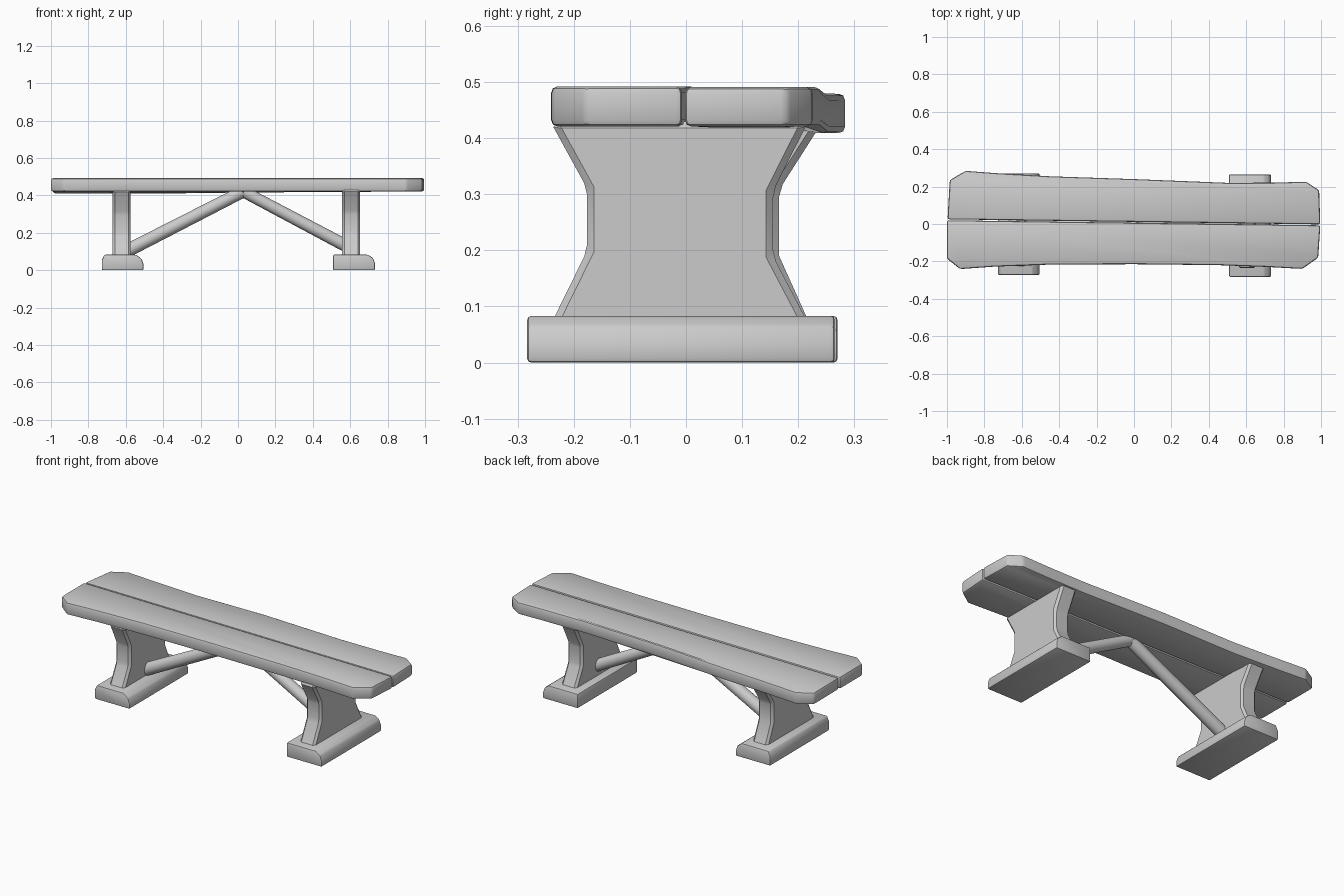
import bpy, bmesh, math
from mathutils import Vector

if "Cube" in bpy.data.objects:
    bpy.data.objects.remove(bpy.data.objects["Cube"])


def finish(bm, name, angle=35):
    bmesh.ops.recalc_face_normals(bm, faces=bm.faces)
    mesh = bpy.data.meshes.new(name)
    bm.to_mesh(mesh)
    bm.free()
    obj = bpy.data.objects.new(name, mesh)
    bpy.context.collection.objects.link(obj)
    bpy.ops.object.select_all(action='DESELECT')
    obj.select_set(True)
    bpy.context.view_layer.objects.active = obj
    bpy.ops.object.shade_smooth_by_angle(angle=math.radians(angle))
    return obj


def prism(name, outline, place, lo, hi, bevel, segments=1, adjust=None):
    """Extrude a 2D outline from lo to hi, then round its hard edges."""
    bm = bmesh.new()
    a = [bm.verts.new(place(u, v, lo)) for u, v in outline]
    b = [bm.verts.new(place(u, v, hi)) for u, v in outline]
    n = len(outline)
    bm.faces.new(a)
    bm.faces.new(b[::-1])
    for i in range(n):
        j = (i + 1) % n
        bm.faces.new((a[i], b[i], b[j], a[j]))
    if adjust:
        for v in bm.verts:
            adjust(v.co)
    bmesh.ops.recalc_face_normals(bm, faces=bm.faces)
    hard = [e for e in bm.edges if e.calc_face_angle(0) > math.radians(25)]
    bmesh.ops.bevel(bm, geom=hard, offset=bevel, segments=segments,
                    profile=0.5, affect='EDGES', clamp_overlap=True)
    return finish(bm, name)


def rod(name, start, end, radius, sides=14):
    start, end = Vector(start), Vector(end)
    axis = end - start
    bm = bmesh.new()
    bmesh.ops.create_cone(bm, cap_ends=True, segments=sides, radius1=radius,
                          radius2=radius * 0.92, depth=axis.length)
    bm.transform(axis.to_track_quat('Z', 'Y').to_matrix().to_4x4())
    bmesh.ops.translate(bm, verts=bm.verts, vec=(start + end) / 2)
    return finish(bm, name)


def flat(u, v, w):
    return (u, v, w)


def along_x(u, v, w):
    return (w, u, v)


def along_y(u, v, w):
    return (u, w, v)


def sag(co):
    # the back left corner of the seat droops a little
    if co.y > 0.2 and co.x < -0.3:
        co.z -= 0.012


# Seat: two worn planks with a thin seam
back = [(-0.997, 0.025), (-0.985, 0.235), (-0.90, 0.284), (-0.74, 0.272),
        (-0.45, 0.255), (0.0, 0.240), (0.50, 0.220), (0.75, 0.221),
        (0.92, 0.226), (0.99, 0.180), (0.996, -0.002)]
front = [(-1.0, 0.020), (-1.0, -0.185), (-0.93, -0.241), (-0.75, -0.228),
         (-0.45, -0.217), (0.0, -0.215), (0.45, -0.220), (0.70, -0.229),
         (0.90, -0.240), (0.985, -0.180), (0.996, -0.007)]
prism("back_seat_plank", back, flat, 0.421, 0.491, 0.011, 2, sag)
prism("front_seat_plank", front, flat, 0.421, 0.492, 0.011, 2)

# Trestle legs: waisted boards, slightly different on each side
right_leg = [(-0.240, 0.07), (-0.176, 0.20), (-0.176, 0.31), (-0.242, 0.43),
             (0.218, 0.43), (0.155, 0.305), (0.155, 0.19), (0.218, 0.07)]
left_leg = [(-0.230, 0.07), (-0.168, 0.19), (-0.168, 0.305), (-0.228, 0.43),
            (0.244, 0.43), (0.166, 0.308), (0.166, 0.19), (0.220, 0.07)]
prism("right_leg", right_leg, along_x, 0.557, 0.653, 0.012)
prism("left_leg", left_leg, along_x, -0.670, -0.574, 0.012)

# Feet: blocks running front to back with one rounded top edge
right_foot = [(0.508, 0), (0.508, 0.083), (0.695, 0.083), (0.722, 0.065),
              (0.733, 0.035), (0.733, 0)]
left_foot = [(-0.728, 0), (-0.728, 0.055), (-0.715, 0.083), (-0.545, 0.083),
             (-0.515, 0.06), (-0.505, 0.03), (-0.505, 0)]
prism("right_foot", right_foot, along_y, -0.283, 0.265, 0.007, 2)
prism("left_foot", left_foot, along_y, -0.272, 0.270, 0.007, 2)

# Diagonal braces from the legs to the middle of the seat
rod("left_brace", (-0.61, 0, 0.095), (0.025, 0, 0.420), 0.036)
rod("right_brace", (0.61, 0, 0.113), (0.030, 0, 0.420), 0.034)
